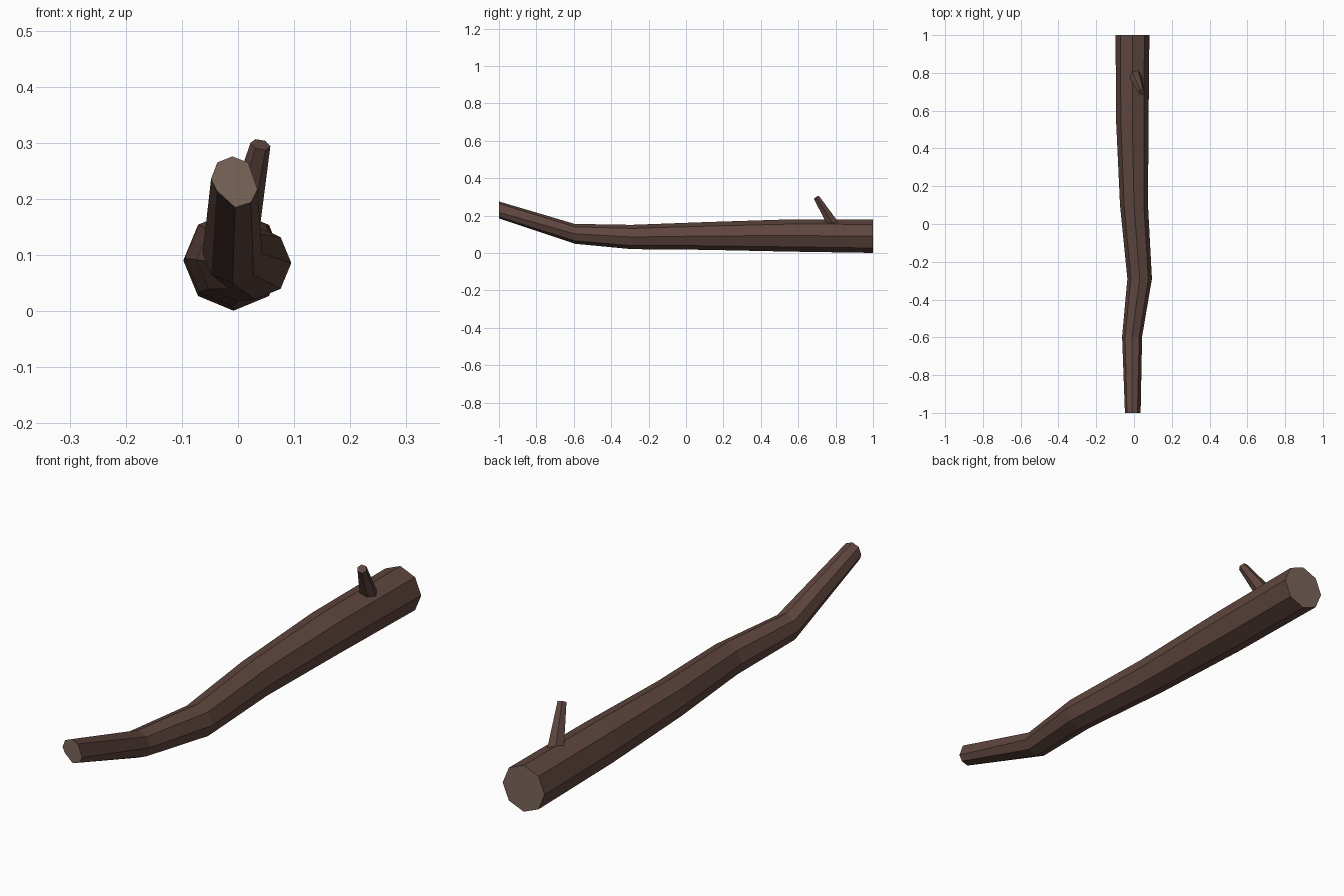
import bpy, math
from mathutils import Vector

if "Cube" in bpy.data.objects:
    bpy.data.objects.remove(bpy.data.objects["Cube"])


def material(name, rgb):
    m = bpy.data.materials.new(name)
    lin = [(c / 255 / 12.92) if c < 11 else ((c / 255 + 0.055) / 1.055) ** 2.4 for c in rgb]
    m.diffuse_color = (*lin, 1)
    m.use_nodes = True
    m.node_tree.nodes["Principled BSDF"].inputs["Base Color"].default_value = m.diffuse_color
    return m


bark = material("bark brown", (95, 70, 62))
wood = material("cut wood tan", (122, 102, 90))


def loft(name, rings, mats, cap_index):
    """Skin a list of equal-sized rings and close both ends."""
    n = len(rings[0])
    verts = [p for r in rings for p in r]
    faces = []
    for k in range(len(rings) - 1):
        for i in range(n):
            j = (i + 1) % n
            faces.append((k * n + i, k * n + j, (k + 1) * n + j, (k + 1) * n + i))
    sides = len(faces)
    last = (len(rings) - 1) * n
    faces.append(tuple(reversed(range(n))))
    faces.append(tuple(last + i for i in range(n)))
    me = bpy.data.meshes.new(name)
    me.from_pydata(verts, [], faces)
    for m in mats:
        me.materials.append(m)
    for p in me.polygons:
        p.material_index = cap_index if p.index >= sides else 0
    ob = bpy.data.objects.new(name, me)
    bpy.context.collection.objects.link(ob)
    return ob


def octagon(x, y, z, r):
    # starts at +x and runs so that faces point outwards going toward -y
    return [(x + r * math.cos(i * math.pi / 4), y, z + r * math.sin(i * math.pi / 4))
            for i in range(8)]


# Main log: octagonal sections from thick end to the bent thin end
sections = [(-0.008, 1.0, 0.0905, 0.0895), (-0.009, 0.55, 0.094, 0.086),
            (0.0, 0.1, 0.0915, 0.074), (0.03, -0.29, 0.086, 0.065),
            (-0.01, -0.595, 0.103, 0.053)]
rings = [octagon(*s) for s in sections]
# slanted, slightly squashed thin tip
tip = [(0.035, 0.217), (0.018, 0.265), (-0.01, 0.276), (-0.037, 0.265),
       (-0.048, 0.236), (-0.038, 0.215), (-0.005, 0.185), (0.023, 0.194)]
rings.append([(x, -1.0, z) for x, z in tip])
loft("log", rings, [bark, wood], 1)

# Short tapered branch stub
a, b = Vector((0.005, 0.789, 0.15)), Vector((0.04, 0.698, 0.297))
d = (b - a).normalized()
u = Vector((1, 0, 0))
u = (u - d * u.dot(d)).normalized()
v = d.cross(u)
stub = [[c + (u * math.cos(i * math.pi / 3) + v * math.sin(i * math.pi / 3)) * r
         for i in range(6)] for c, r in ((a, 0.034), (b, 0.018))]
loft("branch_stub", stub, [bark], 0)
